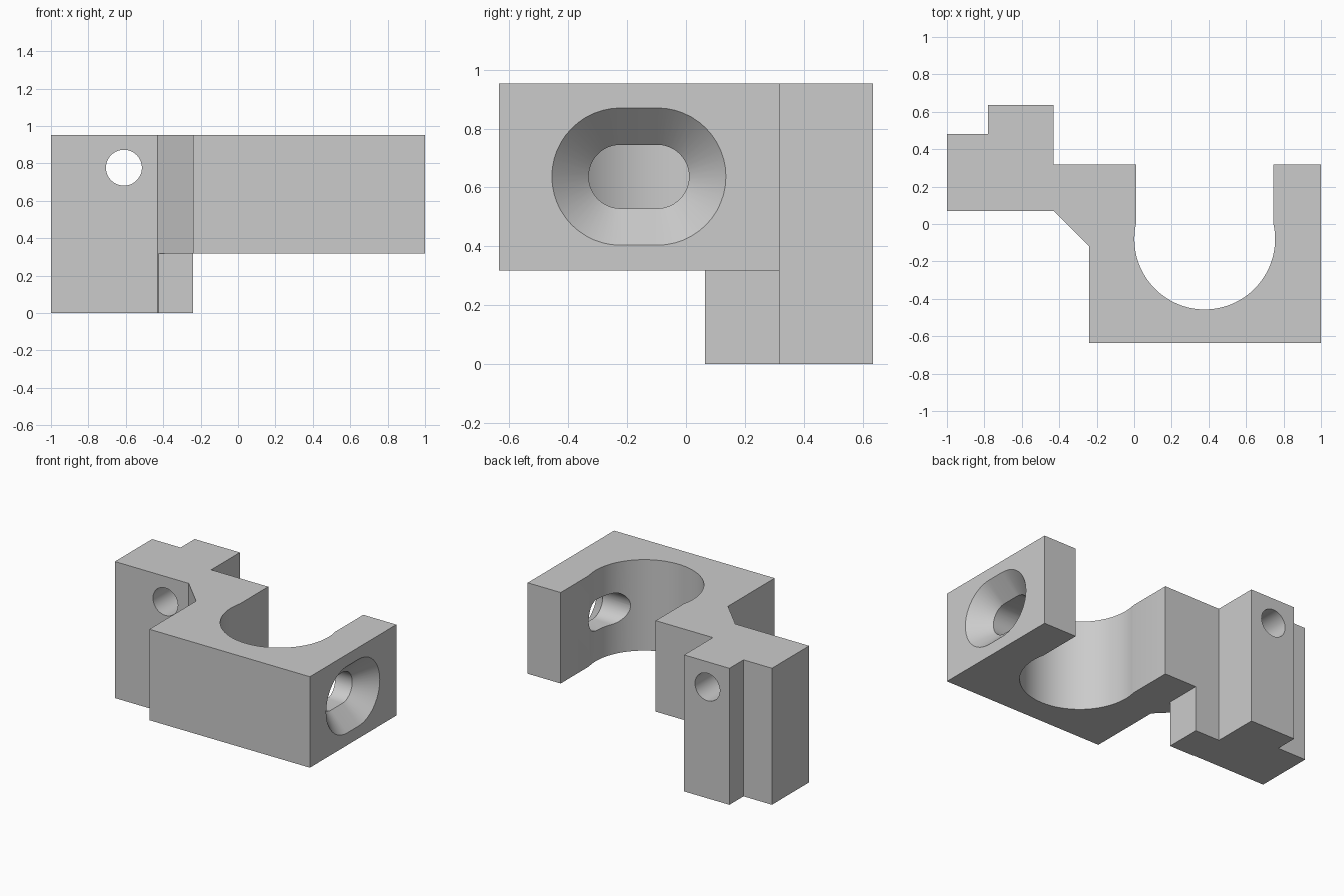
import bpy
import bmesh
from math import cos, sin, pi, radians, asin, sqrt

if "Cube" in bpy.data.objects:
    bpy.data.objects.remove(bpy.data.objects["Cube"], do_unlink=True)

grey = bpy.data.materials.new("plain grey")
grey.use_nodes = True
colour = (0.6, 0.6, 0.6, 1)
grey.diffuse_color = colour
grey.node_tree.nodes["Principled BSDF"].inputs["Base Color"].default_value = colour


def loft(name, sections):
    """Solid through a list of matching closed point rings."""
    bm = bmesh.new()
    rings = [[bm.verts.new(p) for p in ring] for ring in sections]
    bm.faces.new(rings[0])
    bm.faces.new(rings[-1])
    count = len(rings[0])
    for low, high in zip(rings, rings[1:]):
        for i in range(count):
            j = (i + 1) % count
            bm.faces.new((low[i], low[j], high[j], high[i]))
    bmesh.ops.recalc_face_normals(bm, faces=bm.faces)
    mesh = bpy.data.meshes.new(name)
    bm.to_mesh(mesh)
    bm.free()
    mesh.materials.append(grey)
    obj = bpy.data.objects.new(name, mesh)
    bpy.context.collection.objects.link(obj)
    return obj


def prism(name, outline, bottom, top):
    return loft(name, [[(x, y, z) for x, y in outline] for z in (bottom, top)])


def cut(target, cutter):
    mod = target.modifiers.new(cutter.name, "BOOLEAN")
    mod.operation = "DIFFERENCE"
    mod.solver = "EXACT"
    mod.object = cutter
    bpy.context.view_layer.objects.active = target
    bpy.ops.object.modifier_apply(modifier=mod.name)
    bpy.data.objects.remove(cutter, do_unlink=True)


# Open round socket, with a neck slightly narrower than its bore
cx, cy, bore, neck = 0.378, -0.08, 0.377, 0.367
rise = asin(sqrt(bore ** 2 - neck ** 2) / bore)
steps = 64
socket = []
for i in range(steps + 1):
    a = pi - rise + (pi + 2 * rise) * i / steps
    socket.append((cx + bore * cos(a), cy + bore * sin(a)))

# Clamp body outline, seen from the top
back, front, arm = 0.635, -0.635, 0.318
outline = [(-1, 0.07), (-1, 0.48), (-0.78, 0.48), (-0.78, back), (-0.43, back),
           (-0.43, arm), (cx - neck, arm)] + socket + [
           (cx + neck, arm), (1, arm), (1, front), (-0.24, front),
           (-0.24, -0.12), (-0.43, 0.07)]
body = prism("clamp_body", outline, 0, 0.953)

# Raised underside, leaving the foot standing at the left end
under = [(-0.43, 0.065), (-0.24, 0.065), (-0.24, 1), (1.2, 1), (1.2, -1), (-0.43, -1)]
cut(body, prism("underside_cutter", under, -0.2, 0.318))

# Screw hole through the foot
hole = [[(-0.61 + 0.096 * cos(2 * pi * i / 48), y, 0.777 + 0.096 * sin(2 * pi * i / 48))
         for i in range(48)] for y in (-0.1, 0.8)]
cut(body, loft("screw_hole_cutter", hole))


# Countersunk slot through the side arm
def stadium(x, radius):
    ring = []
    for side in (1, -1):
        for i in range(25):
            a = -pi / 2 * side + pi * i / 24
            ring.append((x, -0.16 + side * 0.0625 + radius * cos(a), 0.637 + radius * sin(a)))
    return ring


slot = [stadium(0.4, 0.108), stadium(0.875, 0.108), stadium(1.02, 0.253)]
cut(body, loft("slot_cutter", slot))

bpy.ops.object.select_all(action="DESELECT")
body.select_set(True)
bpy.context.view_layer.objects.active = body
bpy.ops.object.shade_smooth_by_angle(angle=radians(30))
